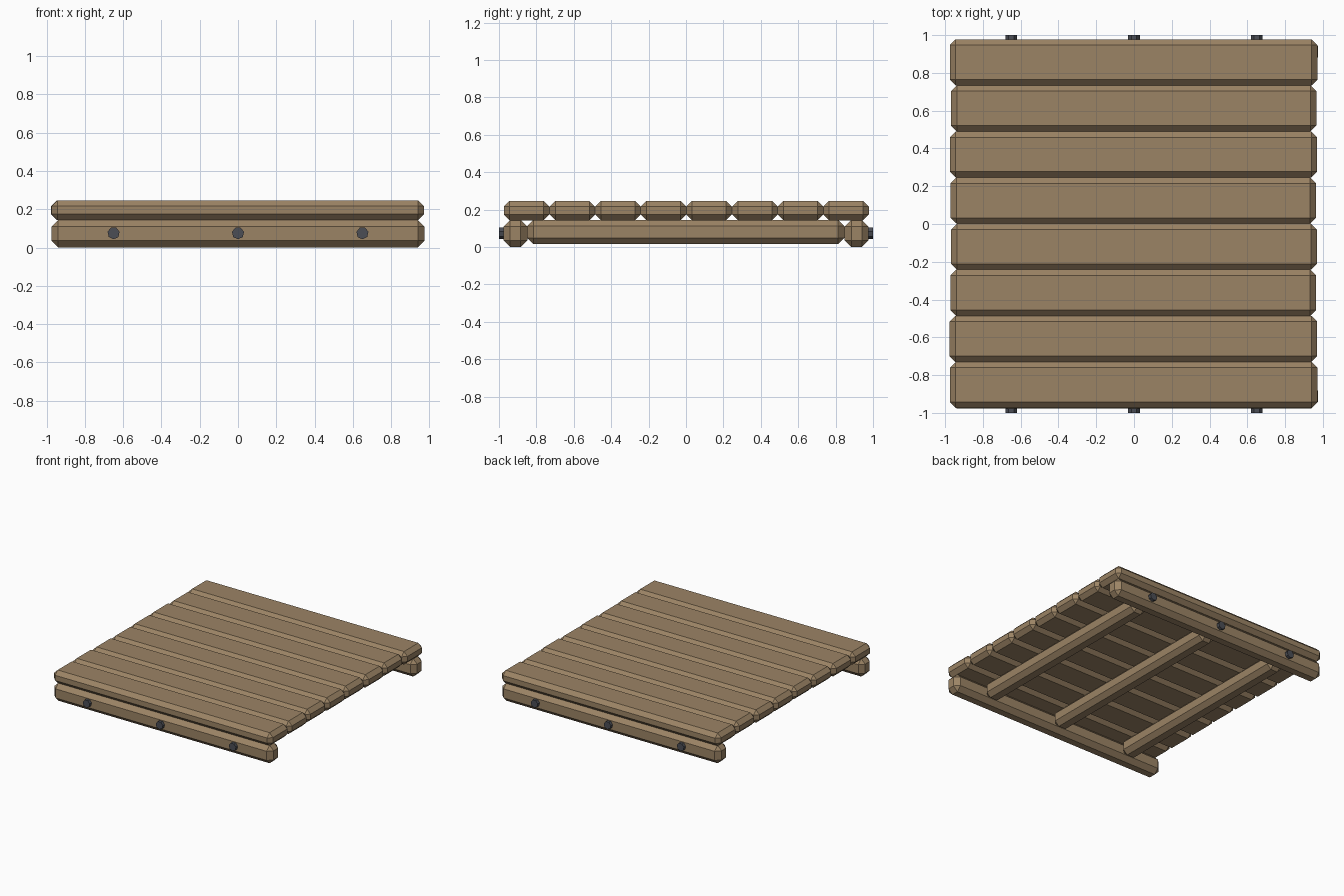
import bpy
import bmesh
import math
from mathutils import Matrix

cube = bpy.data.objects.get("Cube")
if cube:
    bpy.data.objects.remove(cube, do_unlink=True)


def material(name, color):
    mat = bpy.data.materials.new(name)
    mat.use_nodes = True
    mat.diffuse_color = color
    mat.node_tree.nodes["Principled BSDF"].inputs["Base Color"].default_value = color
    return mat


wood = material("brown wood", (0.33, 0.23, 0.13, 1))
iron = material("dark iron", (0.07, 0.075, 0.09, 1))


def add_object(name, bm, mat):
    mesh = bpy.data.meshes.new(name)
    bm.to_mesh(mesh)
    bm.free()
    mesh.materials.append(mat)
    obj = bpy.data.objects.new(name, mesh)
    bpy.context.collection.objects.link(obj)
    return obj


def beam(name, low, high, chamfer):
    """Chamfered timber between two opposite corners."""
    bm = bmesh.new()
    bmesh.ops.create_cube(bm, size=1)
    for v in bm.verts:
        v.co = [h if c > 0 else l for c, l, h in zip(v.co, low, high)]
    bmesh.ops.bevel(bm, geom=bm.edges[:], offset=chamfer, segments=1,
                    affect='EDGES', profile=0.5)
    return add_object(name, bm, wood)


# Deck planks, front to back, with slightly uneven ends
ends = [(-0.975, 0.972), (-0.977, 0.97), (-0.972, 0.964), (-0.968, 0.968),
        (-0.972, 0.964), (-0.975, 0.97), (-0.969, 0.965), (-0.975, 0.972)]
pitch = 0.244
for i, (left, right) in enumerate(ends):
    y = -0.974 + i * pitch
    beam(f"deck_plank_{i + 1}", (left, y, 0.143), (right, y + pitch, 0.247), 0.031)

# Edge rails and their bolt heads
for side, label in ((-1, "front"), (1, "back")):
    y = side * 0.912
    beam(f"{label}_rail", (-0.975, y - 0.064, 0), (0.975, y + 0.064, 0.145), 0.036)
    for n, x in enumerate((-0.65, 0, 0.65)):
        bm = bmesh.new()
        spin = Matrix.Rotation(math.pi / 2, 4, 'X') @ Matrix.Rotation(-math.pi / 2, 4, 'Z')
        bmesh.ops.create_cone(bm, cap_ends=True, segments=7, radius1=0.032,
                              radius2=0.032, depth=0.06)
        # Turn the heptagon so that a corner points down
        corner = max(bm.verts, key=lambda v: v.co.x).co
        bmesh.ops.rotate(bm, verts=bm.verts[:], matrix=Matrix.Rotation(
            -math.atan2(corner.y, corner.x), 3, 'Z'))
        bm.transform(Matrix.Translation((x, side * 0.97, 0.075)) @ spin)
        add_object(f"{label}_bolt_{n + 1}", bm, iron)

# Cross joists under the deck
for n, x in enumerate((-0.65, 0, 0.65)):
    beam(f"joist_{n + 1}", (x - 0.065, -0.85, 0.015), (x + 0.065, 0.848, 0.145), 0.034)
